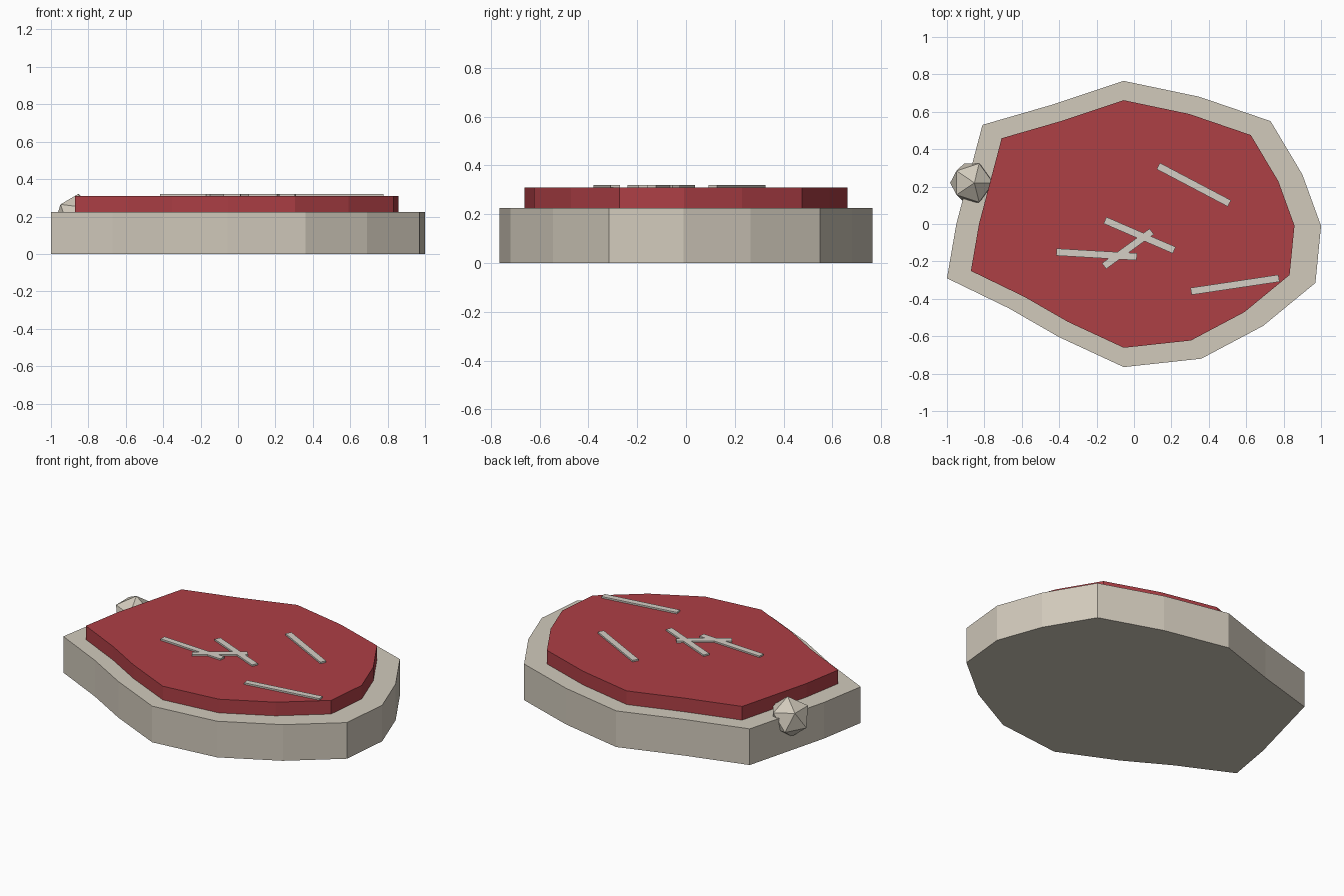
import bpy, bmesh, math
from mathutils import Matrix

if "Cube" in bpy.data.objects:
    bpy.data.objects.remove(bpy.data.objects["Cube"])

# Irregular slab outline, anticlockwise seen from above
OUTLINE = [(-1, -.29), (-.67, -.45), (-.40, -.605), (-.055, -.765), (.36, -.72),
           (.69, -.545), (.97, -.315), (1, -.01), (.90, .265), (.73, .55),
           (.35, .68), (-.055, .765), (-.43, .64), (-.81, .53), (-.95, 0)]


def material(name, rgb):
    m = bpy.data.materials.new(name)
    m.diffuse_color = (*rgb, 1)
    m.use_nodes = True
    m.node_tree.nodes["Principled BSDF"].inputs["Base Color"].default_value = m.diffuse_color
    return m


def make(name, bm, mat):
    bmesh.ops.recalc_face_normals(bm, faces=bm.faces)
    me = bpy.data.meshes.new(name)
    bm.to_mesh(me)
    bm.free()
    me.materials.append(mat)
    ob = bpy.data.objects.new(name, me)
    bpy.context.collection.objects.link(ob)
    return ob


def slab(name, scale, shift, z0, z1, mat):
    bm = bmesh.new()
    f = bm.faces.new([bm.verts.new((x * scale + shift, y * scale, z0)) for x, y in OUTLINE])
    up = bmesh.ops.extrude_face_region(bm, geom=[f], use_keep_orig=True)["geom"]
    for v in up:
        if isinstance(v, bmesh.types.BMVert):
            v.co.z = z1
    return make(name, bm, mat)


def strip(name, a, b, mat):
    dx, dy = b[0] - a[0], b[1] - a[1]
    bm = bmesh.new()
    place = (Matrix.Translation(((a[0] + b[0]) / 2, (a[1] + b[1]) / 2, .31))
             @ Matrix.Rotation(math.atan2(dy, dx), 4, 'Z')
             @ Matrix.Diagonal((math.hypot(dx, dy), .038, .02, 1)))
    bmesh.ops.create_cube(bm, size=1, matrix=place)
    return make(name, bm, mat)


cream = material("cream", (.64, .59, .50))
red = material("red", (.42, .05, .06))
pale = material("pale", (.66, .62, .56))

# Fatty rim and raised meat
slab("rim", 1, 0, 0, .225, cream)
slab("meat", .865, -.007, .225, .31, red)

# Marbling strips on top
strips = [((.13, .31), (.51, .11)), ((-.155, .02), (.215, -.14)),
          ((-.415, -.15), (.015, -.175)), ((-.16, -.225), (.095, -.04)),
          ((.305, -.36), (.775, -.29))]
for i, (a, b) in enumerate(strips):
    strip(f"marbling_{i + 1}", a, b, pale)

# Faceted bone knob at the left edge
bm = bmesh.new()
bmesh.ops.create_icosphere(bm, subdivisions=1, radius=.122,
                           matrix=Matrix.Translation((-.868, .22, .2)) @ Matrix.Rotation(.12, 4, 'Y'))
make("bone_knob", bm, cream)
